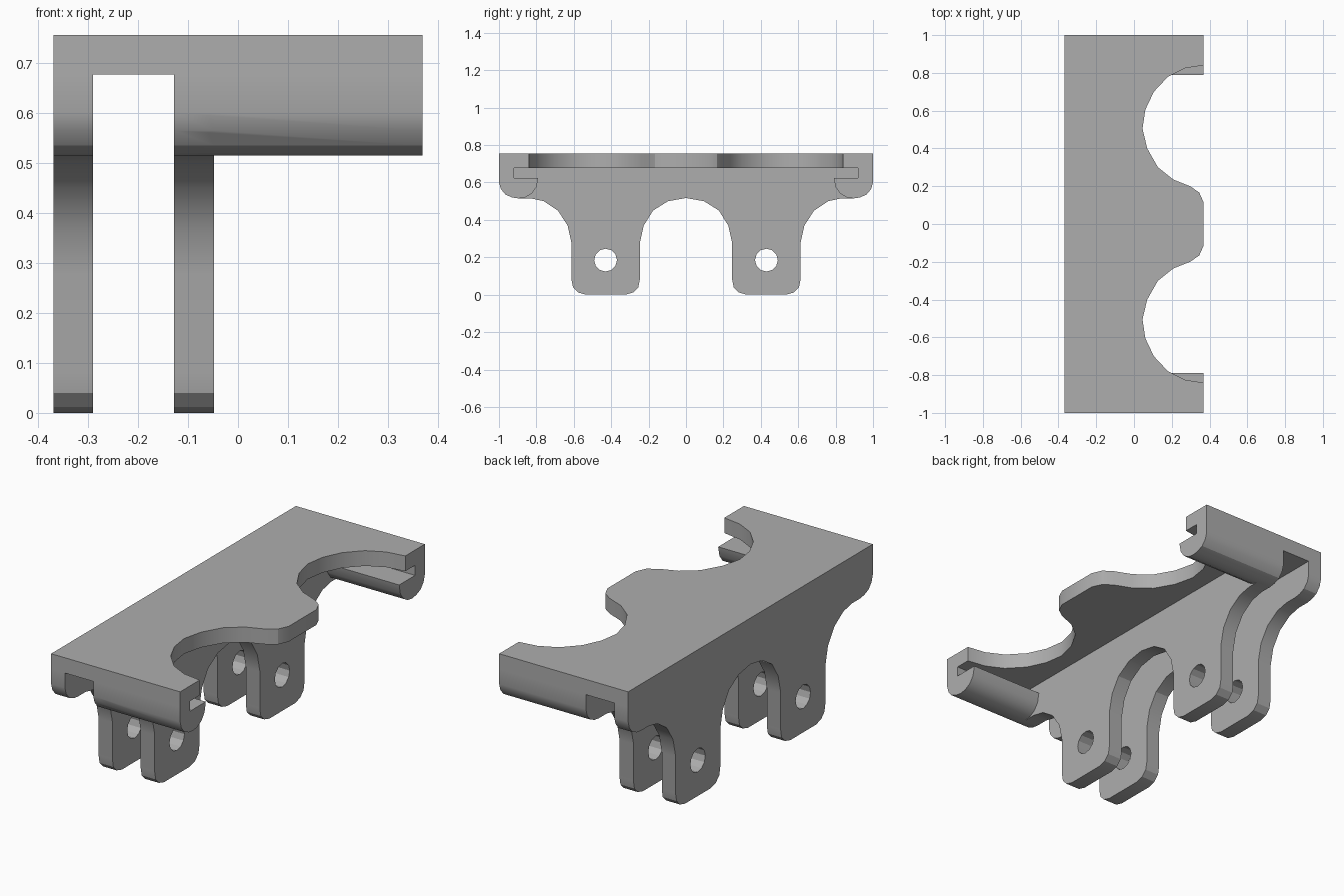
import bpy, bmesh, math
from mathutils import Vector

cube = bpy.data.objects.get("Cube")
if cube:
    bpy.data.objects.remove(cube, do_unlink=True)

HALF_X, TOP, UNDER, EMBED = 0.369, 0.756, 0.677, 0.715

grey = bpy.data.materials.new("plain grey")
grey.use_nodes = True
colour = (0.42, 0.42, 0.42, 1)
grey.diffuse_color = colour
grey.node_tree.nodes["Principled BSDF"].inputs["Base Color"].default_value = colour


def extrude(name, outline, axis, low, high):
    """Prism from a 2D outline: axis 'x' takes (y, z), axis 'z' takes (x, y)."""
    bm = bmesh.new()
    place = (lambda a, b: (low, a, b)) if axis == "x" else (lambda a, b: (a, b, low))
    face = bm.faces.new([bm.verts.new(place(a, b)) for a, b in outline])
    new = bmesh.ops.extrude_face_region(bm, geom=[face])["geom"]
    depth = high - low
    shift = Vector((depth, 0, 0)) if axis == "x" else Vector((0, 0, depth))
    bmesh.ops.translate(bm, vec=shift, verts=[g for g in new if isinstance(g, bmesh.types.BMVert)])
    bmesh.ops.recalc_face_normals(bm, faces=bm.faces)
    mesh = bpy.data.meshes.new(name)
    bm.to_mesh(mesh)
    bm.free()
    mesh.materials.append(grey)
    obj = bpy.data.objects.new(name, mesh)
    bpy.context.collection.objects.link(obj)
    return obj


def combine(target, tool, operation):
    """Apply a boolean to the target and remove the tool."""
    mod = target.modifiers.new(operation, "BOOLEAN")
    mod.operation, mod.object, mod.solver = operation, tool, "EXACT"
    bpy.context.view_layer.objects.active = target
    bpy.ops.object.modifier_apply(modifier=mod.name)
    bpy.data.objects.remove(tool, do_unlink=True)


# Top plate with two scalloped bays along its right-hand edge
bay = [(HALF_X, 0.84), (0.27, 0.825), (0.18, 0.78), (0.105, 0.7), (0.06, 0.605),
       (0.045, 0.505), (0.07, 0.4), (0.127, 0.3), (0.207, 0.236), (0.297, 0.2),
       (0.345, 0.167), (HALF_X, 0.114)]
edge = [(HALF_X, 1)] + bay
edge += [(x, -y) for x, y in reversed(edge)]
bracket = extrude("mounting_bracket", edge + [(-HALF_X, -1), (-HALF_X, 1)], "z", UNDER, TOP)

# Two upright walls, each with a pair of rounded legs
corner = [(1, 0.6), (0.99, 0.565), (0.965, 0.535), (0.93, 0.52), (0.895, 0.515)]
leg = [(0.83, 0.515), (0.76, 0.5), (0.685, 0.45), (0.633, 0.37), (0.612, 0.275),
       (0.612, 0.08), (0.604, 0.04), (0.577, 0.012), (0.535, 0),
       (0.325, 0), (0.283, 0.012), (0.255, 0.04), (0.247, 0.08),
       (0.247, 0.275), (0.226, 0.37), (0.176, 0.45), (0.096, 0.5)]
half = [(1, EMBED)] + corner + leg
profile = half + [(0, 0.517)] + [(-y, z) for y, z in reversed(half)]
for low, high in ((-HALF_X, -0.29), (-0.128, -0.048)):
    combine(bracket, extrude("wall", profile, "x", low, high), "UNION")

# Grooved rails at both ends
hook = [(1, EMBED)] + corner + [(0.86, 0.52), (0.825, 0.54), (0.8, 0.575), (0.79, 0.625),
                                (0.92, 0.625), (0.92, EMBED)]
for side in (1, -1):
    rail = extrude("rail", [(side * y, z) for y, z in hook], "x", -0.128, HALF_X)
    combine(bracket, rail, "UNION")

# Pin holes through the legs
for side in (1, -1):
    circle = [(side * 0.43 + 0.061 * math.cos(math.tau * i / 12),
               0.185 + 0.061 * math.sin(math.tau * i / 12)) for i in range(12)]
    combine(bracket, extrude("pin_hole", circle, "x", -0.5, 0.1), "DIFFERENCE")

# Softly shaded curves with crisp edges
bpy.ops.object.select_all(action="DESELECT")
bracket.select_set(True)
bpy.context.view_layer.objects.active = bracket
bpy.ops.object.shade_smooth_by_angle(angle=math.radians(25))
